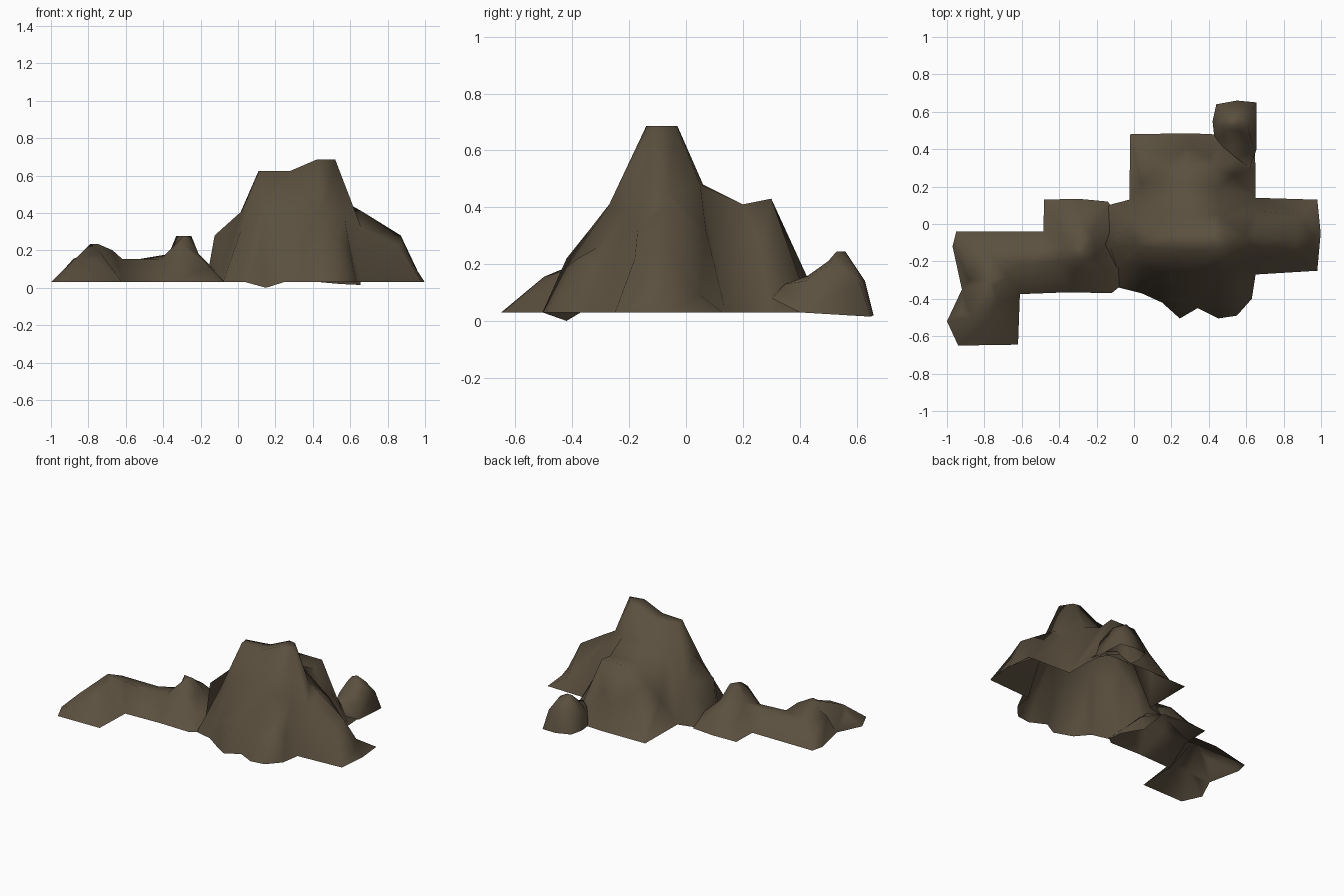
import bpy
from mathutils import Vector
from mathutils.geometry import delaunay_2d_cdt

rock = bpy.data.materials.new("brown rock")
rock.diffuse_color = (0.105, 0.08, 0.05, 1)
BASE = 0.03


def terrain(name, outline, contours, dips=None):
    """Open rock shell: a base outline plus survey points grouped by height."""
    dips = dips or {}
    pts = [(x, y, dips.get(i, BASE)) for i, (x, y) in enumerate(outline)]
    pts += [(x, y, z) for z, ring in contours for x, y in ring]
    n = len(outline)
    edges = [(i, (i + 1) % n) for i in range(n)]
    co, _, faces, orig, _, _ = delaunay_2d_cdt(
        [Vector(p[:2]) for p in pts], edges, [], 1, 1e-5)
    verts = [(c.x, c.y, pts[o[0]][2] if o else BASE) for c, o in zip(co, orig)]
    mesh = bpy.data.meshes.new(name)
    mesh.from_pydata(verts, [], faces)
    mesh.materials.append(rock)
    for p in mesh.polygons:
        p.use_smooth = True
        if p.normal.z < 0:
            p.flip()
    obj = bpy.data.objects.new(name, mesh)
    bpy.context.collection.objects.link(obj)
    return obj


# Main mountain with twin summit, rear shoulder and right-hand spur
terrain("main_mountain",
        [(-.08, -.34), (.04, -.37), (.15, -.42), (.245, -.505), (.34, -.45),
         (.45, -.505), (.55, -.49), (.63, -.4), (.65, -.27), (.98, -.25),
         (.998, -.05), (.98, .13), (.65, .14), (.65, .3), (.64, .47),
         (.3, .485), (-.02, .48), (-.025, .13), (-.14, .1), (-.17, -.1),
         (-.09, -.24)],
        [(.09, [(.96, -.07), (.88, .05), (.04, .4), (.57, .34)]),
         (.12, [(.46, .41)]),
         (.19, [(.3, .41), (.12, -.36), (.6, -.33), (.45, -.42)]),
         (.22, [(.25, -.42), (.34, -.39), (.54, -.38), (.87, -.18),
                (.04, .22)]),
         (.26, [(.53, -.31), (.2, .36), (.4, .36), (.53, .26)]),
         (.28, [(-.125, -.13), (-.04, .05), (.87, -.08)]),
         (.32, [(.02, -.22), (.66, -.17), (.1, .27), (.65, .07), (.3, -.34)]),
         (.38, [(.57, -.22)]),
         (.41, [(.02, -.12), (.14, -.26), (.3, -.27), (.45, -.27),
                (.2, .2), (.45, .2), (.66, -.06)]),
         (.43, [(.25, .3), (.44, .3)]),
         (.45, [(.59, -.06), (.1, .05)]),
         (.48, [(.3, .06), (.46, .05)]),
         (.625, [(.12, -.13), (.11, -.07), (.28, -.14), (.28, -.04)]),
         (.685, [(.42, -.14), (.52, -.12), (.47, -.04), (.42, -.03)])],
        dips={2: 0.0})

# Low ridge running off to the left
terrain("left_ridge",
        [(-.94, -.65), (-.62, -.645), (-.61, -.375), (-.35, -.365),
         (-.12, -.37), (-.07, -.33), (-.06, 0), (-.14, .12), (-.3, .135),
         (-.48, .13), (-.485, -.04), (-.95, -.04), (-.97, -.12),
         (-.92, -.35), (-1.0, -.52)],
        [(.11, [(-.92, -.12), (-.92, -.47), (-.15, -.26), (-.42, .04)]),
         (.155, [(-.87, -.5), (-.77, -.5), (-.62, -.22), (-.41, -.2),
                 (-.52, -.14), (-.88, -.3), (-.8, -.14)]),
         (.18, [(-.82, -.3), (-.37, -.12), (-.21, -.17), (-.22, -.06),
                (-.29, .02), (-.73, -.42)]),
         (.2, [(-.67, -.28)]),
         (.235, [(-.79, -.31), (-.75, -.33), (-.31, -.24)]),
         (.278, [(-.33, -.12), (-.25, -.13), (-.29, -.19)])])

# Small boulder behind the mountain
terrain("rear_boulder",
        [(.44, .64), (.42, .55), (.43, .46), (.48, .41), (.55, .35),
         (.62, .3), (.655, .4), (.655, .65), (.55, .66)],
        [(.14, [(.455, .6), (.44, .53), (.46, .46), (.635, .42),
                (.55, .63), (.635, .61)]),
         (.16, [(.53, .43)]),
         (.21, [(.48, .57), (.49, .5), (.56, .5), (.61, .52), (.58, .58)]),
         (.245, [(.51, .53), (.55, .53), (.53, .56)])],
        dips={3: .13, 4: .13, 5: .08, 7: .015, 8: .02})
